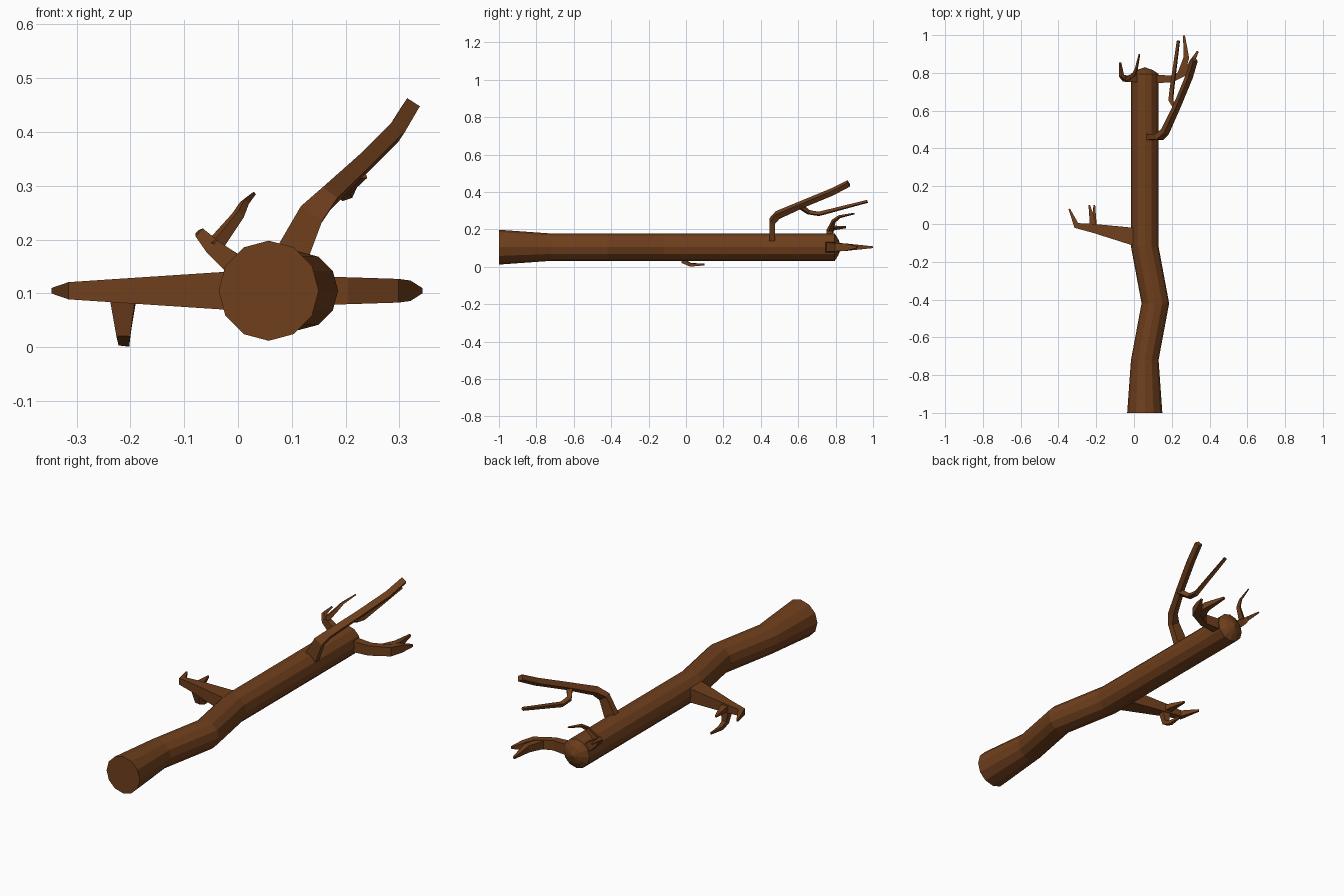
import bpy, bmesh, math
from mathutils import Vector

bark = bpy.data.materials.new("bark")
bark.diffuse_color = (0.16, 0.05, 0.012, 1)


def skin(name, rings):
    """Join a list of vertex rings into a closed flat-shaded tube."""
    bm = bmesh.new()
    loops = [[bm.verts.new(p) for p in ring] for ring in rings]
    n = len(loops[0])
    for a, b in zip(loops, loops[1:]):
        for i in range(n):
            j = (i + 1) % n
            bm.faces.new((a[i], a[j], b[j], b[i]))
    bm.faces.new(loops[0])
    bm.faces.new(loops[-1])
    bmesh.ops.remove_doubles(bm, verts=bm.verts, dist=0.0002)
    bmesh.ops.recalc_face_normals(bm, faces=bm.faces)
    me = bpy.data.meshes.new(name)
    bm.to_mesh(me)
    bm.free()
    me.materials.append(bark)
    ob = bpy.data.objects.new(name, me)
    bpy.context.collection.objects.link(ob)
    return ob


def branch(name, stations, sides=4):
    """Tapered tube along (x, y, z, half_width, half_height) stations."""
    pts = [Vector(s[:3]) for s in stations]
    rings, up = [], Vector((0, 0, 1))
    k = 1 / math.cos(math.pi / sides)
    for i, s in enumerate(stations):
        before = (pts[i] - pts[i - 1]).normalized() if i else Vector()
        after = (pts[i + 1] - pts[i]).normalized() if i < len(pts) - 1 else Vector()
        t = (before + after).normalized()
        up = (up - t * up.dot(t)).normalized()
        side = t.cross(up)
        ring = []
        for j in range(sides):
            a = 2 * math.pi * (j + 0.5) / sides
            ring.append(pts[i] + side * (s[3] * k * math.cos(a)) + up * (s[4] * k * math.sin(a)))
        rings.append(ring)
    return skin(name, rings)


# Trunk: 12-sided, flared foot, one bend, pointed end (y, x centre, radius)
trunk = [(-1, 0.057, 0.093), (-0.72, 0.057, 0.073), (-0.42, 0.113, 0.073),
         (-0.12, 0.057, 0.073), (0.795, 0.057, 0.073), (0.815, 0.057, 0.042), (0.83, 0.057, 0.0001)]
skin("trunk", [[(x + r * math.sin(i * math.pi / 6), y, 0.105 + r * math.cos(i * math.pi / 6))
                for i in range(12)] for y, x, r in trunk])

# Left side branch with three twigs
branch("left_branch", [(0.03, -0.073, 0.105, 0.05, 0.038), (-0.22, -0.022, 0.105, 0.023, 0.022),
                       (-0.305, -0.008, 0.105, 0.016, 0.016), (-0.343, 0.08, 0.105, 0.004, 0.005)])
branch("left_twig_a", [(-0.215, -0.02, 0.105, 0.02, 0.015), (-0.222, 0.03, 0.105, 0.014, 0.012),
                       (-0.237, 0.1, 0.105, 0.004, 0.004)])
branch("left_twig_low", [(-0.213, -0.022, 0.095, 0.024, 0.018), (-0.212, -0.012, 0.028, 0.013, 0.012),
                         (-0.211, 0.025, 0.011, 0.01, 0.009), (-0.21, 0.1, 0.012, 0.004, 0.004)])

# Right end branch, forked
branch("right_branch", [(0.09, 0.768, 0.105, 0.024, 0.028), (0.2, 0.768, 0.105, 0.018, 0.025),
                        (0.285, 0.81, 0.105, 0.018, 0.022), (0.308, 0.86, 0.105, 0.014, 0.019),
                        (0.338, 0.915, 0.105, 0.005, 0.005)])
branch("right_twig", [(0.25, 0.8, 0.105, 0.018, 0.02), (0.277, 0.88, 0.105, 0.015, 0.017),
                      (0.265, 0.998, 0.105, 0.005, 0.005)])

# Tall upper branch and its hooked twig
branch("upper_branch", [(0.085, 0.461, 0.14, 0.016, 0.034), (0.135, 0.461, 0.245, 0.015, 0.024),
                        (0.165, 0.49, 0.277, 0.017, 0.017), (0.23, 0.63, 0.338, 0.014, 0.015),
                        (0.292, 0.78, 0.4, 0.014, 0.015), (0.32, 0.87, 0.446, 0.013, 0.014)])
branch("upper_twig", [(0.225, 0.61, 0.325, 0.014, 0.012), (0.195, 0.655, 0.292, 0.011, 0.01),
                      (0.2, 0.71, 0.283, 0.01, 0.009), (0.235, 0.97, 0.35, 0.007, 0.006)])

# Small stub branch at the far end with two thin twigs
branch("stub_branch", [(0.01, 0.768, 0.14, 0.018, 0.022), (-0.045, 0.769, 0.185, 0.016, 0.015),
                       (-0.066, 0.785, 0.208, 0.01, 0.01), (-0.073, 0.855, 0.212, 0.004, 0.004)])
branch("stub_twig", [(-0.045, 0.766, 0.187, 0.013, 0.012), (0.0, 0.79, 0.245, 0.009, 0.008),
                     (0.012, 0.82, 0.268, 0.006, 0.006), (0.029, 0.9, 0.285, 0.003, 0.003)])
